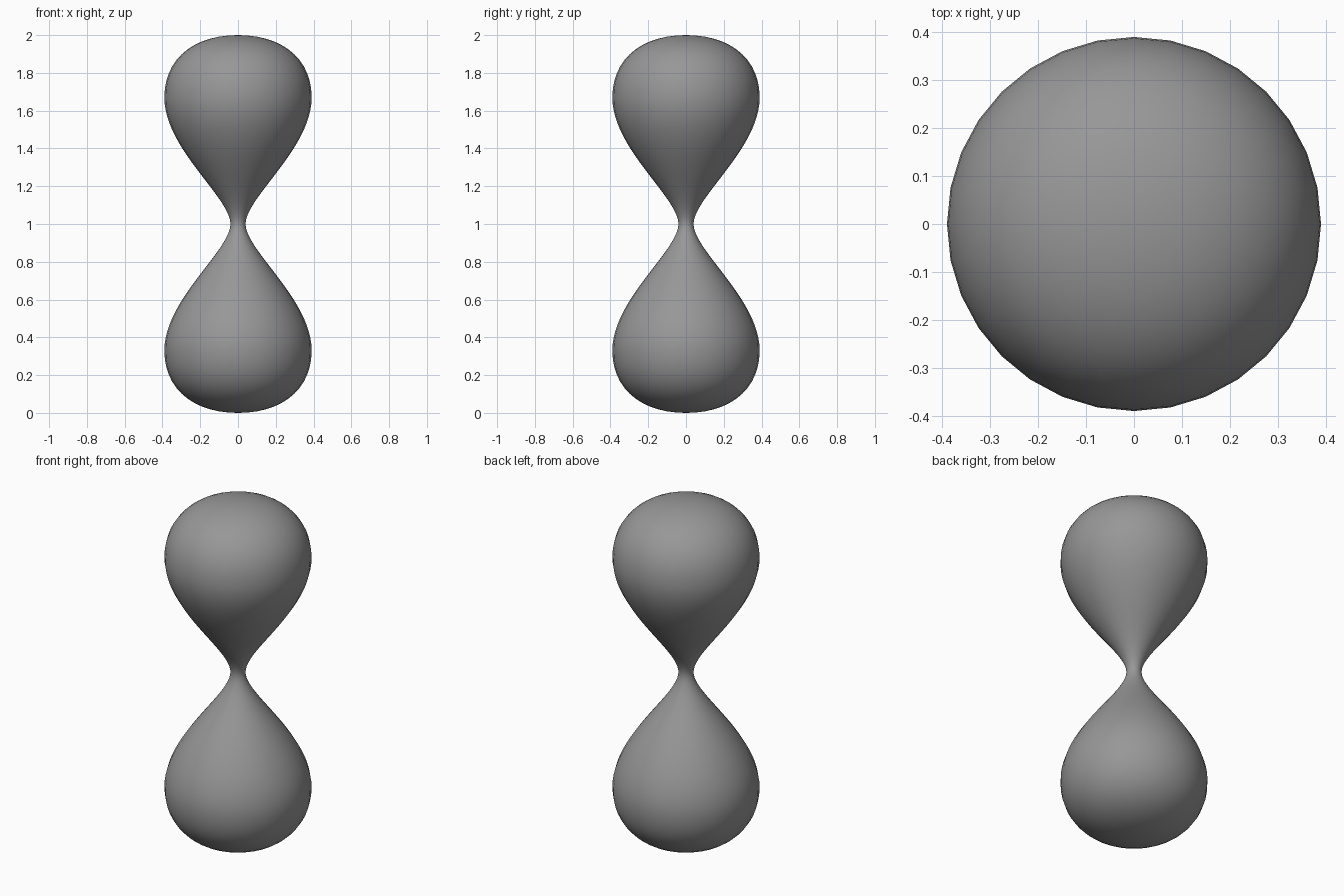
import bpy, bmesh, math
from mathutils import Vector
from mathutils.geometry import interpolate_bezier

if "Cube" in bpy.data.objects:
    bpy.data.objects.remove(bpy.data.objects["Cube"])

SIDES = 32

# Upper bulb profile (radius, height): crown, shoulder, neck
crown = [(0, 2), (0.235, 2), (0.39, 1.875), (0.39, 1.67)]
waist = [(0.39, 1.67), (0.39, 1.40), (0.04, 1.14), (0.04, 1)]

def curve(points, n):
    return interpolate_bezier(*[Vector((r, 0, z)) for r, z in points], n)

upper = curve(crown, 14) + curve(waist, 24)[1:]
# Lower bulb mirrors the upper one about the neck
profile = upper + [Vector((p.x, 0, 2 - p.z)) for p in reversed(upper[:-1])]

# Lathe the profile around z
bm = bmesh.new()
verts = [bm.verts.new(p) for p in profile]
edges = [bm.edges.new(pair) for pair in zip(verts, verts[1:])]
bmesh.ops.spin(bm, geom=verts + edges, cent=(0, 0, 0), axis=(0, 0, 1),
               angle=math.tau, steps=SIDES, use_duplicate=False)
bmesh.ops.remove_doubles(bm, verts=bm.verts, dist=1e-4)
bmesh.ops.recalc_face_normals(bm, faces=bm.faces)
for f in bm.faces:
    f.smooth = True

mesh = bpy.data.meshes.new("hourglass_bulbs")
bm.to_mesh(mesh)
bm.free()

# Dark grey surface
grey = bpy.data.materials.new("dark_grey")
grey.diffuse_color = (0.31, 0.31, 0.31, 1)
grey.use_nodes = True
grey.node_tree.nodes["Principled BSDF"].inputs["Base Color"].default_value = grey.diffuse_color
mesh.materials.append(grey)
bpy.context.collection.objects.link(bpy.data.objects.new("hourglass_bulbs", mesh))
